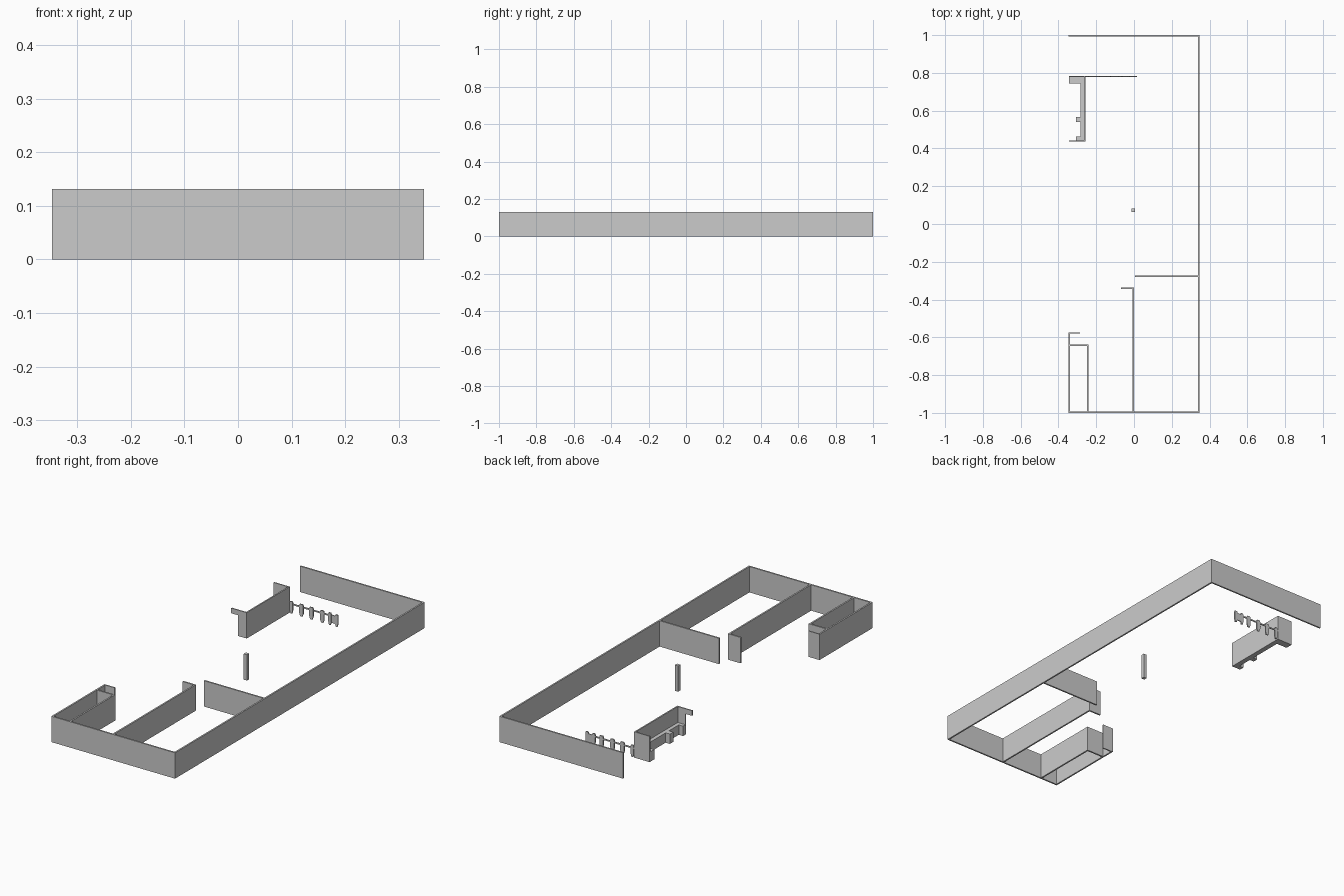
import bpy
import bmesh

if "Cube" in bpy.data.objects:
    bpy.data.objects.remove(bpy.data.objects["Cube"])

H = 0.131   # full wall height
T = 0.008   # wall thickness

grey = bpy.data.materials.new("plain grey")
grey.diffuse_color = (0.6, 0.6, 0.6, 1)
grey.use_nodes = True
grey.node_tree.nodes["Principled BSDF"].inputs["Base Color"].default_value = grey.diffuse_color


def finish(name, bm):
    bmesh.ops.recalc_face_normals(bm, faces=bm.faces)
    mesh = bpy.data.meshes.new(name)
    bm.to_mesh(mesh)
    bm.free()
    mesh.materials.append(grey)
    ob = bpy.data.objects.new(name, mesh)
    bpy.context.collection.objects.link(ob)
    return ob


def box(name, x0, x1, y0, y1, z0=0.0, z1=H):
    bm = bmesh.new()
    bmesh.ops.create_cube(bm, size=1)
    for v in bm.verts:
        v.co.x = x1 if v.co.x > 0 else x0
        v.co.y = y1 if v.co.y > 0 else y0
        v.co.z = z1 if v.co.z > 0 else z0
    return finish(name, bm)


def plate(name, profile, y0, y1):
    """Extrude an x-z outline along y."""
    bm = bmesh.new()
    face = bm.faces.new([bm.verts.new((x, y0, z)) for x, z in profile])
    ext = bmesh.ops.extrude_face_region(bm, geom=[face])
    for v in ext["geom"]:
        if isinstance(v, bmesh.types.BMVert):
            v.co.y = y1
    return finish(name, bm)


# Outer walls, open on most of the left side
box("back_wall", -0.347, 0.347, 1 - T, 1)
box("right_wall", 0.347 - T, 0.347, -1 + T, 1 - T)
box("front_wall", -0.347, 0.347, -1, -1 + T)
box("left_wall", -0.347, -0.347 + T, -1 + T, -0.574)
box("left_wall_return", -0.347 + T, -0.286, -0.580, -0.574)

# Small front left room
box("small_room_back_wall", -0.347 + T, -0.241, -0.647, -0.639)
box("small_room_side_wall", -0.249, -0.241, -1 + T, -0.647)

# Middle partitions
box("long_partition", -0.007, 0.001, -1 + T, -0.337)
box("long_partition_return", -0.070, -0.007, -0.345, -0.337)
box("cross_partition", 0.006, 0.347 - T, -0.281, -0.273)

# Free standing column
box("column", -0.012, 0.006, 0.063, 0.081)

# Alcove with low counter and feet
box("alcove_wall", -0.264, -0.257, 0.437, 0.783)
box("alcove_back_panel", -0.344, -0.264, 0.777, 0.783)
box("alcove_front_panel", -0.307, -0.264, 0.437, 0.443)
box("alcove_front_beam", -0.344, -0.307, 0.437, 0.443, 0.105, H)
box("low_counter", -0.283, -0.264, 0.443, 0.745, 0, 0.05)
box("counter_end_block", -0.344, -0.264, 0.745, 0.777, 0, 0.05)
for i, (ya, yb) in enumerate([(0.443, 0.462), (0.540, 0.567)]):
    box(f"counter_pier_{i + 1}", -0.307, -0.283, ya, yb, 0, 0.05)

# Balustrade: thin rail, tapered balusters, closed last bay
box("balustrade_rail", -0.257, 0.010, 0.779, 0.783, 0.043, 0.050)
for i, x in enumerate([-0.246, -0.190, -0.134, -0.073, -0.030, 0.008]):
    w = 0.011 if 0 < i < 4 else 0.008
    plate(f"baluster_{i + 1}",
          [(x - w * 0.5, 0), (x + w * 0.5, 0), (x + w, 0.015), (x + w, 0.055),
           (x + w * 0.7, 0.061), (x - w * 0.7, 0.061), (x - w, 0.055), (x - w, 0.015)],
          0.777, 0.783)
box("balustrade_infill", -0.024, 0.002, 0.779, 0.783, 0.012, 0.052)
